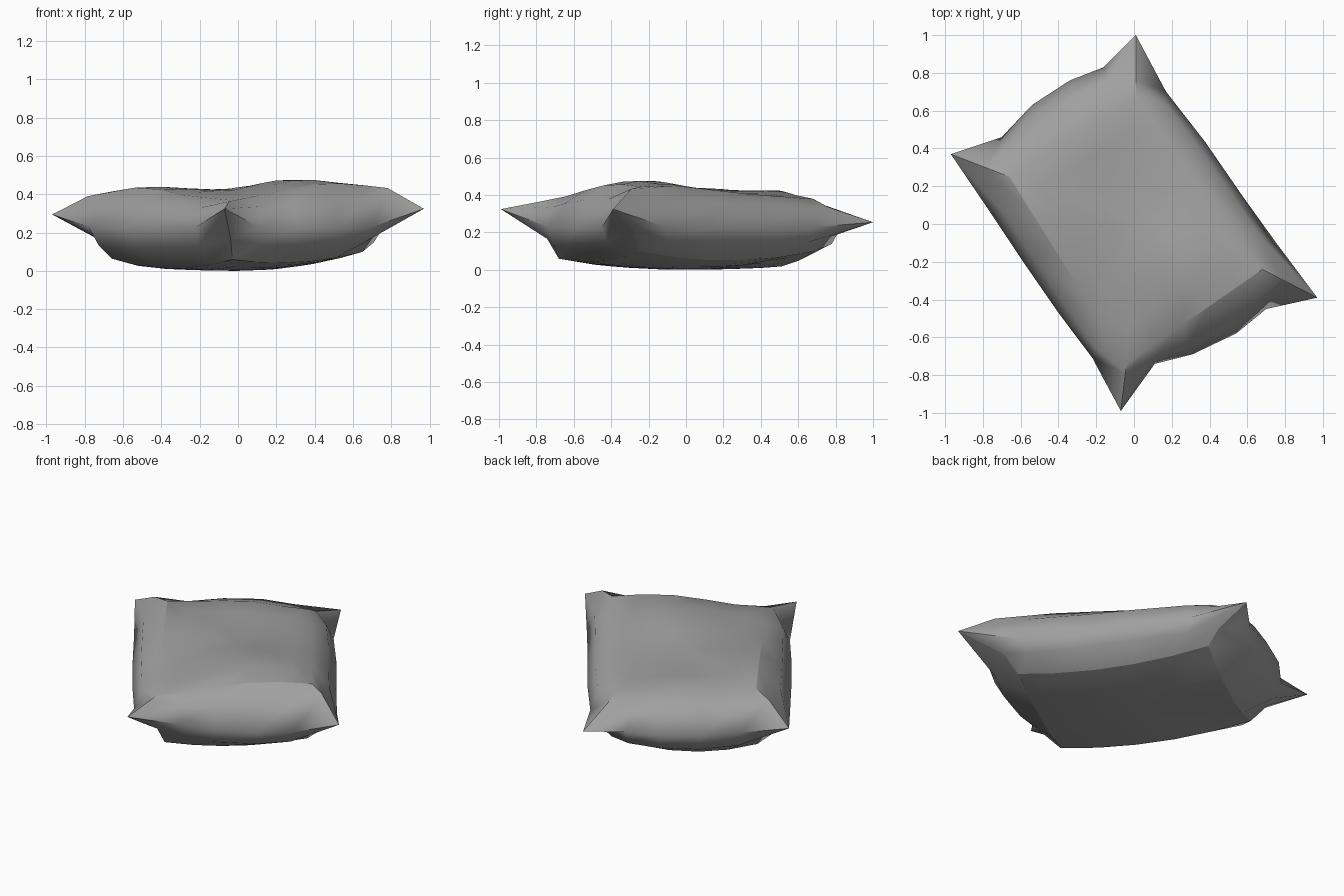
import bpy, bmesh, math
from mathutils import Vector

cube = bpy.data.objects.get("Cube")
if cube:
    bpy.data.objects.remove(cube, do_unlink=True)

SEGS = 5
# Seam outline in plan, five points per side, each side starting at a pointed corner
SEAM = [(-.97, .37), (-.78, .09), (-.58, -.21), (-.4, -.47), (-.22, -.71),
        (-.07, -.99), (.11, -.74), (.31, -.69), (.54, -.58), (.7, -.45),
        (.97, -.39), (.76, -.11), (.58, .14), (.38, .43), (.17, .7),
        (.01, 1.0), (-.16, .83), (-.34, .76), (-.54, .63), (-.7, .46)]
SEAM_Z = [.30, .33, .33, .26]
# Corners of the upper and lower panels
TOP = [Vector(p) for p in [(-.66, .25, .42), (-.04, -.74, .375), (.68, -.24, .45), (.01, .68, .385)]]
BASE = [Vector(p) for p in [(-.66, .24, .07), (-.03, -.68, .065), (.65, -.245, .105), (.03, .69, .105)]]
# How far each lower panel edge sags between its corners
TOP_SAG = [0, 0, 0, 0]
BASE_SAG = [.05, .035, .05, .07]
# Soft swellings of the upper panel: x, y, height, radius
BUMPS = [(.27, -.25, .065, .3), (-.45, -.03, .035, .28), (-.3, .5, .03, .2)]
# Fullness of the cloth between panel and seam, as (outward, upward) shares
TOP_CORNERS = [(.4, .8), (.2, .85), (.35, .9), (.25, .65)]
BASE_CORNERS = [(.29, .5), (.2, .6), (.25, .48), (.27, .5)]


def swell(p, bumps):
    return sum(h * math.exp(-((p.x - x) ** 2 + (p.y - y) ** 2) / r ** 2)
               for x, y, h, r in bumps)


def panel_ring(corners, sags, centre, scale, bumps):
    """Ring around a panel, shrunk toward its flat centre and swollen in height."""
    ring = []
    for i in range(4):
        for j in range(SEGS):
            t = j / SEGS
            edge = corners[i].lerp(corners[(i + 1) % 4], t)
            edge.z -= sags[i] * 4 * t * (1 - t)
            p = centre.lerp(edge, scale)
            p.z = centre.z + (edge.z - centre.z) * scale ** 2
            if j or scale < 1:
                p.z += swell(p, bumps)
            ring.append(p)
    return ring


def seam_ring():
    ring = []
    for k, (x, y) in enumerate(SEAM):
        z = SEAM_Z[k // SEGS] if k % SEGS == 0 else .235
        ring.append(Vector((x, y, z)))
    return ring


def puff(rim, seam, corners, side):
    """Ring between a panel rim and the seam, fuller along the sides."""
    ring = []
    for k, (a, b) in enumerate(zip(rim, seam)):
        out, up = side if k % SEGS else corners[k // SEGS]
        p = a.lerp(b, out)
        p.z = b.z + (a.z - b.z) * up
        ring.append(p)
    return ring


top_mid = Vector((0, 0, .415))
base_mid = Vector((0, 0, .006))
seam = seam_ring()
top = panel_ring(TOP, TOP_SAG, top_mid, 1, BUMPS)
base = panel_ring(BASE, BASE_SAG, base_mid, 1, [])
rings = [panel_ring(BASE, BASE_SAG, base_mid, s, []) for s in (.3, .6, .82)]
rings += [base, puff(base, seam, BASE_CORNERS, (.78, .5)), seam,
          puff(top, seam, TOP_CORNERS, (.7, .65)), top]
rings += [panel_ring(TOP, TOP_SAG, top_mid, s, BUMPS) for s in (.75, .5, .25)]

# Stitch the rings into one closed cushion
bm = bmesh.new()
loops = [[bm.verts.new(p) for p in ring] for ring in rings]
n = len(SEAM)
for low, high in zip(loops, loops[1:]):
    for k in range(n):
        m = (k + 1) % n
        bm.faces.new((low[k], low[m], high[m], high[k]))
for loop, mid, bumps in ((loops[0], base_mid, []), (loops[-1], top_mid, BUMPS)):
    hub = bm.verts.new(mid + Vector((0, 0, swell(mid, bumps))))
    for k in range(n):
        bm.faces.new((loop[k], loop[(k + 1) % n], hub))
bmesh.ops.recalc_face_normals(bm, faces=bm.faces)

# Creases: around the lower panel, along parts of the upper panel, and up each corner
first, last = rings.index(base), rings.index(top)
for loop, marked in ((loops[first], range(n)), (loops[last], (0, 1, 2, 7, 8, 9))):
    for k in marked:
        bm.edges.get((loop[k], loop[(k + 1) % n])).smooth = False
for low, high in zip(loops[first:last], loops[first + 1:last + 1]):
    for k in range(0, n, SEGS):
        bm.edges.get((low[k], high[k])).smooth = False

# Rest the lowest point on the ground
lowest = min(v.co.z for v in bm.verts)
bmesh.ops.translate(bm, verts=bm.verts, vec=(0, 0, -lowest))

mesh = bpy.data.meshes.new("pillow")
bm.to_mesh(mesh)
bm.free()
pillow = bpy.data.objects.new("pillow", mesh)
bpy.context.collection.objects.link(pillow)

# Plain grey cloth
cloth = bpy.data.materials.new("grey_cloth")
cloth.use_nodes = True
grey = (.35, .35, .35, 1)
cloth.diffuse_color = grey
cloth.node_tree.nodes["Principled BSDF"].inputs["Base Color"].default_value = grey
mesh.materials.append(cloth)

bpy.ops.object.select_all(action='DESELECT')
pillow.select_set(True)
bpy.context.view_layer.objects.active = pillow
bpy.ops.object.shade_smooth_by_angle(angle=math.radians(75), keep_sharp_edges=True)
